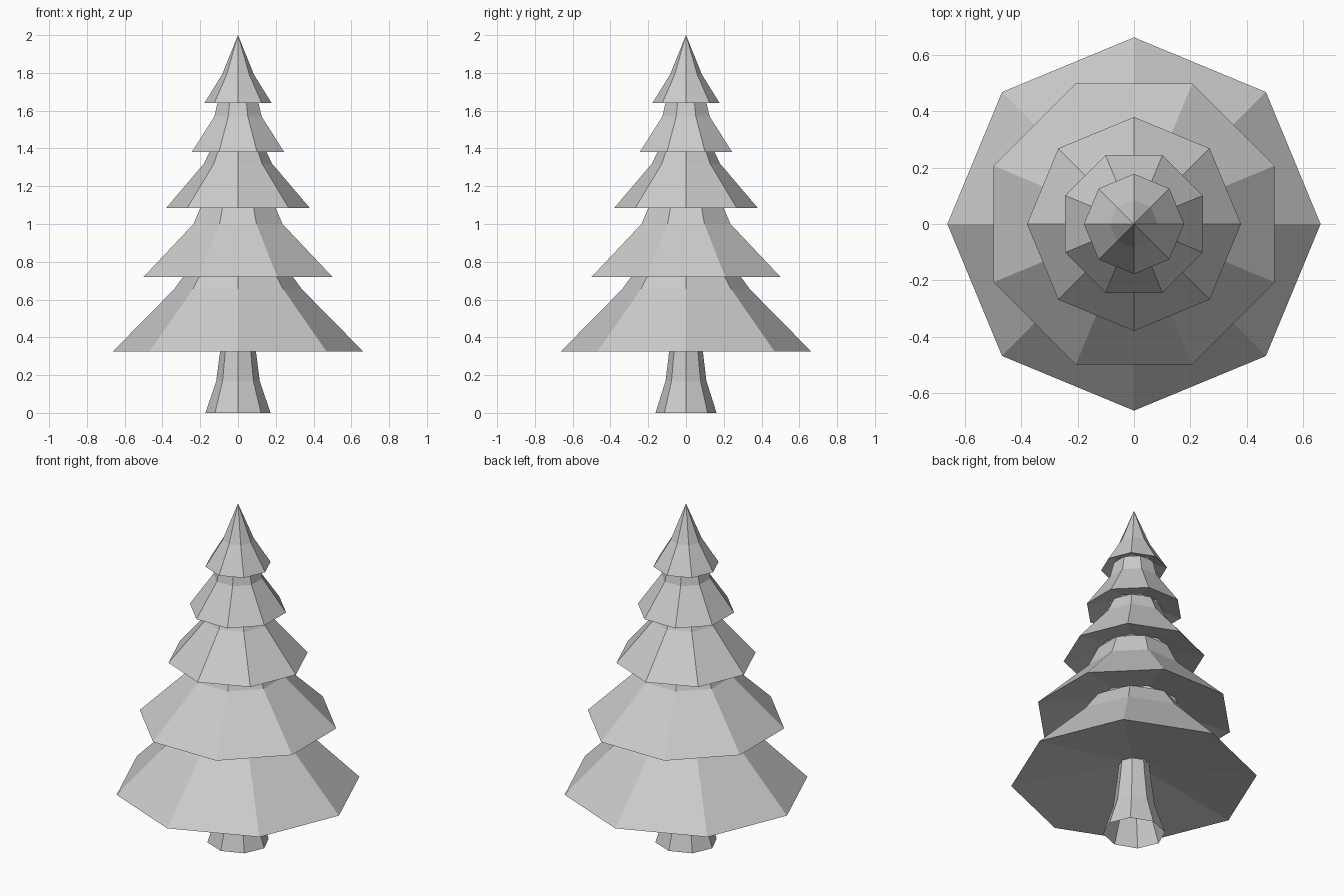
import bpy
import bmesh
from math import cos, sin, pi

SIDES = 8

cube = bpy.data.objects.get("Cube")
if cube:
    bpy.data.objects.remove(cube, do_unlink=True)

# One plain grey for the whole tree
grey = bpy.data.materials.new("plain grey")
grey.use_nodes = True
grey.diffuse_color = (0.6, 0.6, 0.6, 1)
bsdf = grey.node_tree.nodes["Principled BSDF"]
bsdf.inputs["Base Color"].default_value = grey.diffuse_color
bsdf.inputs["Roughness"].default_value = 0.9


def lathe(name, profile, turn=0.0, squash=1.0):
    """Flat-faced eight-sided shell from (radius, height) points, outside faces out.
    A radius of zero closes to a point."""
    bm = bmesh.new()
    rings = []
    for r, z in profile:
        if r == 0:
            rings.append([bm.verts.new((0, 0, z))] * SIDES)
            continue
        angles = [2 * pi * (i + turn) / SIDES for i in range(SIDES)]
        rings.append([bm.verts.new((r * cos(a), squash * r * sin(a), z)) for a in angles])
    for low, high in zip(rings, rings[1:]):
        for i in range(SIDES):
            j = (i + 1) % SIDES
            corners = [low[i], low[j], high[j], high[i]]
            bm.faces.new(list(dict.fromkeys(corners)))
    mesh = bpy.data.meshes.new(name)
    bm.to_mesh(mesh)
    bm.free()
    mesh.materials.append(grey)
    obj = bpy.data.objects.new(name, mesh)
    bpy.context.collection.objects.link(obj)
    return obj


# Trunk: flared foot, open at the bottom
trunk = [(0.172, 0), (0.115, 0.17), (0.095, 0.325), (0.085, 0.42)]
lathe("trunk", trunk, squash=0.94)

# Branch tiers: rim, bend, and the top that meets the next tier's underside
tiers = [
    [(0.663, 0.325), (0.338, 0.655), (0.25, 0.775)],
    [(0.541, 0.72), (0.255, 1.0), (0.2, 1.12)],
    [(0.38, 1.085), (0.18, 1.32), (0.14, 1.405)],
    [(0.265, 1.38), (0.135, 1.57), (0.113, 1.66)],
    [(0.178, 1.64), (0.085, 1.79), (0, 2.0)],
]

# Each hollow underside starts where the part beneath it ends;
# every other tier is turned by half a side
inner = trunk[-1]
for n, tier in enumerate(tiers):
    lathe(f"branch_tier_{n + 1}", [inner] + tier, turn=0.5 * (n % 2))
    inner = tier[-1]
